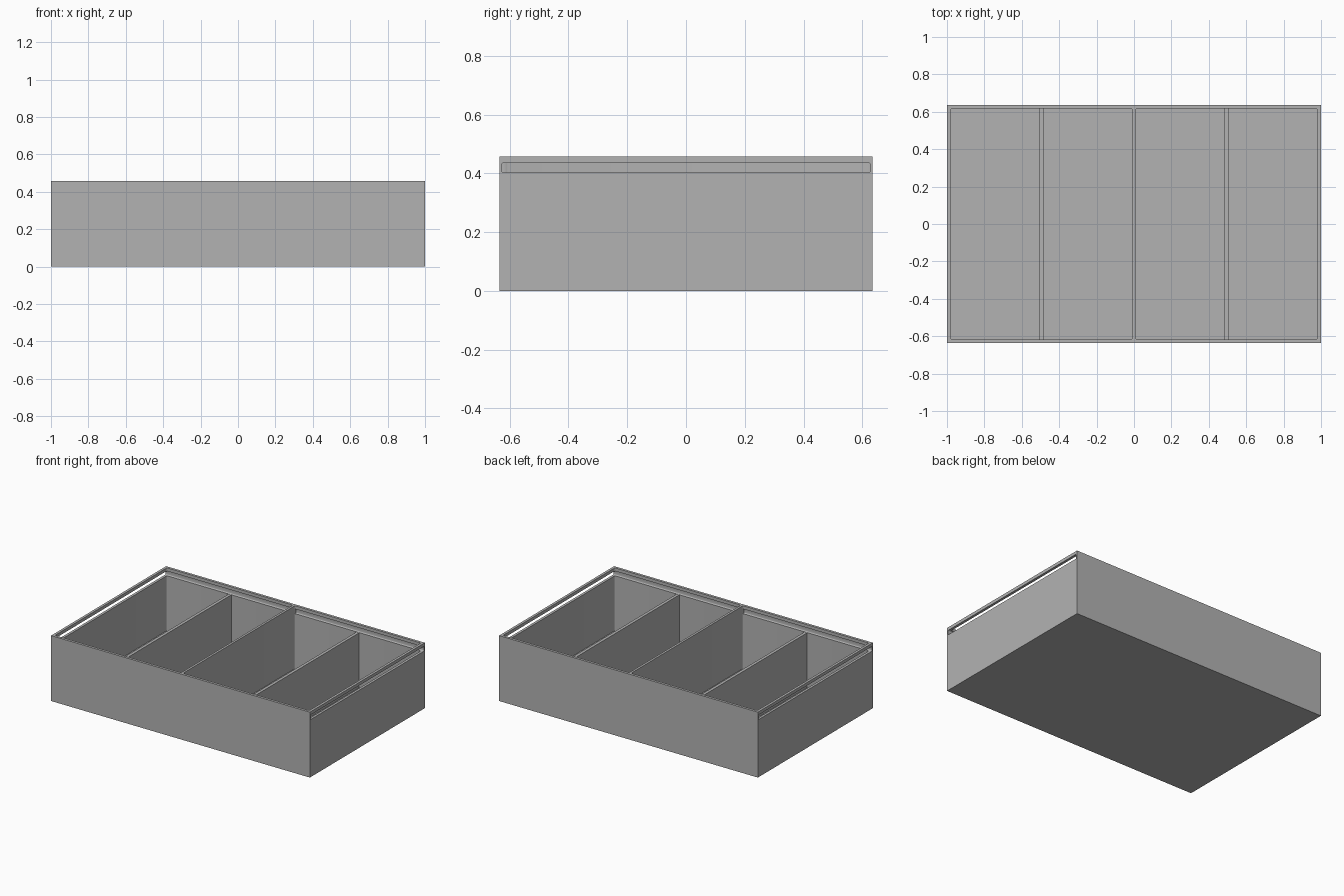
import bpy, bmesh
from mathutils import Vector

if "Cube" in bpy.data.objects:
    bpy.data.objects.remove(bpy.data.objects["Cube"], do_unlink=True)

# Overall sizes
HALF_X, HALF_Y, HEIGHT = 1.0, 0.635, 0.457
INNER_X, INNER_Y = 0.982, 0.617
FLOOR, MID = 0.018, 0.008
SLOT_LOW, SLOT_HIGH, SLOT_Y = 0.402, 0.435, 0.627

grey = bpy.data.materials.new("plain grey")
grey.use_nodes = True
COLOUR = (0.45, 0.45, 0.45, 1)
grey.diffuse_color = COLOUR
grey.node_tree.nodes["Principled BSDF"].inputs["Base Color"].default_value = COLOUR


def box(name, low, high, round_axis=None, radius=0.01):
    """Box between two corners; edges along round_axis may be rounded."""
    low, high = Vector(low), Vector(high)
    bm = bmesh.new()
    bmesh.ops.create_cube(bm, size=1)
    for v in bm.verts:
        v.co = (low + high) / 2 + v.co * (high - low)
    if round_axis is not None:
        edges = [e for e in bm.edges
                 if abs((e.verts[0].co - e.verts[1].co).normalized()[round_axis]) > 0.9]
        bmesh.ops.bevel(bm, geom=edges, offset=radius, segments=4,
                        profile=0.5, affect='EDGES')
    mesh = bpy.data.meshes.new(name)
    bm.to_mesh(mesh)
    bm.free()
    mesh.materials.append(grey)
    obj = bpy.data.objects.new(name, mesh)
    bpy.context.collection.objects.link(obj)
    return obj


def cut(target, cutter):
    """Subtract the cutter from the target and discard it."""
    cutter.hide_render = True
    mod = target.modifiers.new("cut", 'BOOLEAN')
    mod.operation, mod.solver, mod.object = 'DIFFERENCE', 'EXACT', cutter
    bpy.context.view_layer.objects.active = target
    bpy.ops.object.modifier_apply(modifier=mod.name)
    bpy.data.objects.remove(cutter, do_unlink=True)


# Tray with a full-height centre wall
tray = box("tray", (-HALF_X, -HALF_Y, 0), (HALF_X, HALF_Y, HEIGHT))
for side, word in ((1, "left"), (-1, "right")):
    def span(a, b):
        return sorted((side * a, side * b))

    # Open pocket on each half
    x0, x1 = span(MID, INNER_X)
    cut(tray, box("pocket_cutter", (x0, -INNER_Y, FLOOR),
                  (x1, INNER_Y, HEIGHT + 0.1), round_axis=2))

    # Sliding-lid slot: open through the end wall, grooved into front and back
    x0, x1 = span(MID + 0.001, HALF_X + 0.1)
    cut(tray, box("slot_cutter", (x0, -SLOT_Y, SLOT_LOW),
                  (x1, SLOT_Y, SLOT_HIGH), round_axis=0, radius=0.006))

    # Low divider that ends under the lid slot
    x0, x1 = span(0.484, 0.505)
    box(word + "_divider", (x0, -INNER_Y - 0.004, FLOOR - 0.004),
        (x1, INNER_Y + 0.004, SLOT_LOW - 0.001))

bpy.ops.object.select_all(action='DESELECT')
tray.select_set(True)
bpy.context.view_layer.objects.active = tray
bpy.ops.object.shade_smooth_by_angle(angle=0.6)
